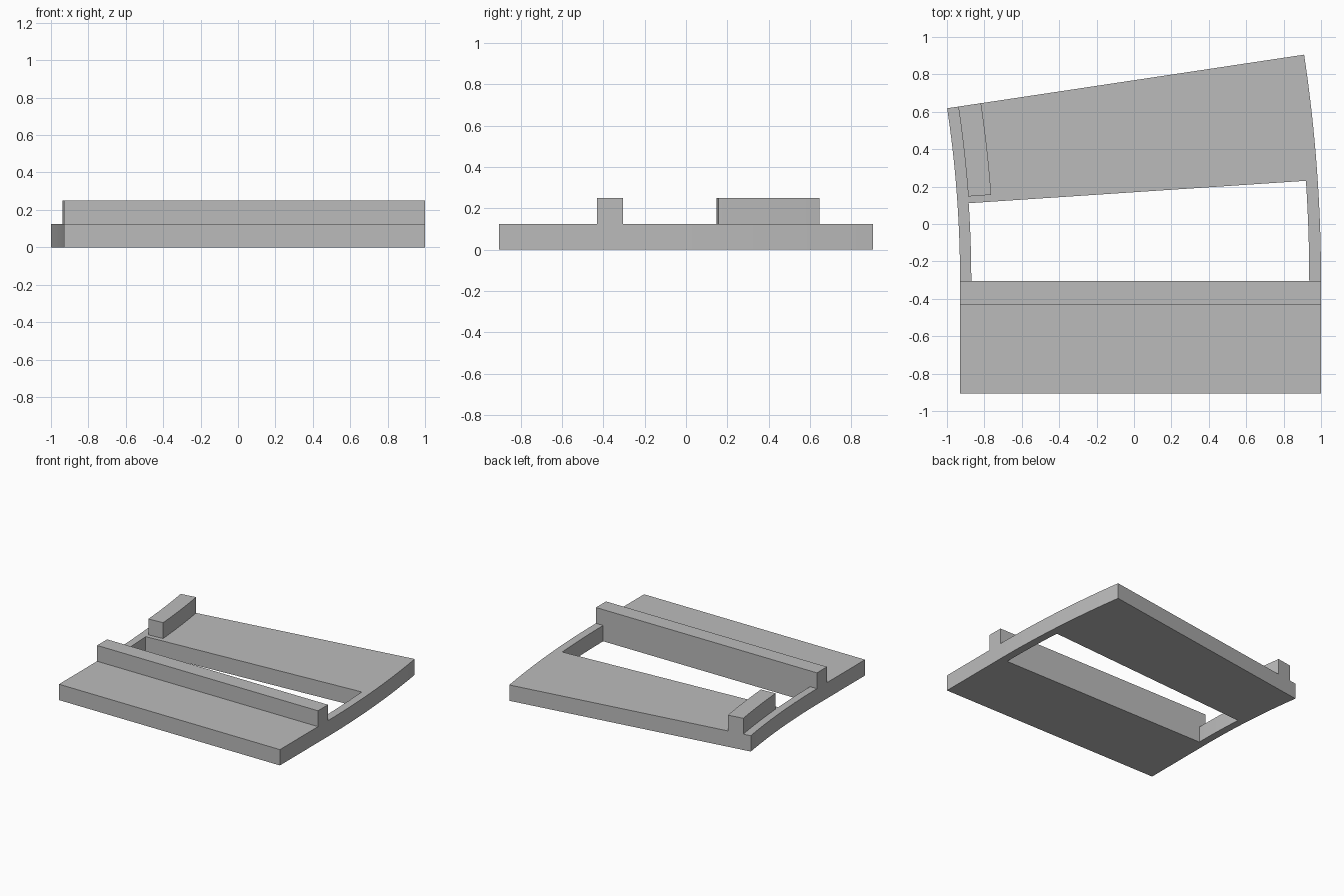
import bpy, bmesh, math

if "Cube" in bpy.data.objects:
    bpy.data.objects.remove(bpy.data.objects["Cube"])

CX, CY = -7.15, -0.305            # centre of the curved sides
PLATE, TOP = 0.125, 0.25          # plate thickness and overall height
R = [6.22, 6.28, 8.087, 8.15]     # outer left, inner left, inner right, outer right
END, GAP, STOP = 8.54, 3.80, 4.13 # angles of back edge, opening edge, block start

grey = bpy.data.materials.new("plain grey")
grey.diffuse_color = (0.5, 0.5, 0.5, 1)
grey.use_nodes = True
grey.node_tree.nodes["Principled BSDF"].inputs["Base Color"].default_value = grey.diffuse_color


def polar(r, a):
    a = math.radians(a)
    return (CX + r * math.cos(a), CY + r * math.sin(a))


def straight(r, y):
    return (CX + r, y)


def steps(a, b, n):
    return [a + (b - a) * i / n for i in range(n + 1)]


def slab(name, rows, z0, z1, keep=lambda i, j: True):
    """Solid made from a grid of plan points; keep() picks the filled cells."""
    bm = bmesh.new()
    grid = [[bm.verts.new((x, y, z0)) for x, y in row] for row in rows]
    for i in range(len(grid) - 1):
        for j in range(len(grid[0]) - 1):
            if keep(i, j):
                bm.faces.new((grid[i][j], grid[i][j + 1],
                              grid[i + 1][j + 1], grid[i + 1][j]))
    new = bmesh.ops.extrude_face_region(bm, geom=bm.faces[:], use_keep_orig=True)
    for v in (g for g in new["geom"] if isinstance(g, bmesh.types.BMVert)):
        v.co.z = z1
    bmesh.ops.delete(bm, geom=[v for v in bm.verts if not v.link_faces], context='VERTS')
    bmesh.ops.recalc_face_normals(bm, faces=bm.faces[:])
    mesh = bpy.data.meshes.new(name)
    bm.to_mesh(mesh)
    bm.free()
    mesh.materials.append(grey)
    ob = bpy.data.objects.new(name, mesh)
    bpy.context.collection.objects.link(ob)
    bpy.ops.object.select_all(action='DESELECT')
    ob.select_set(True)
    bpy.context.view_layer.objects.active = ob
    bpy.ops.object.shade_smooth_by_angle(angle=math.radians(30))
    return ob


# Base plate: straight front, curved sides, opening behind the rail
N = 10
angles = steps(0, GAP, N) + steps(GAP, END, N)[1:]
rows = [[straight(r, -0.905) for r in R]] + [[polar(r, a) for r in R] for a in angles]
slab("base_plate", rows, 0, PLATE, lambda i, j: not (j == 1 and 1 <= i <= N))

# Straight rail across the full width
slab("cross_rail", [[straight(r, y) for r in (R[0], R[3])] for y in (-0.43, CY)], PLATE, TOP)

# Curved stop block at the back left
slab("stop_block", [[polar(r, a) for r in (R[1], 6.403)] for a in steps(STOP, END, N)],
     PLATE, TOP)
